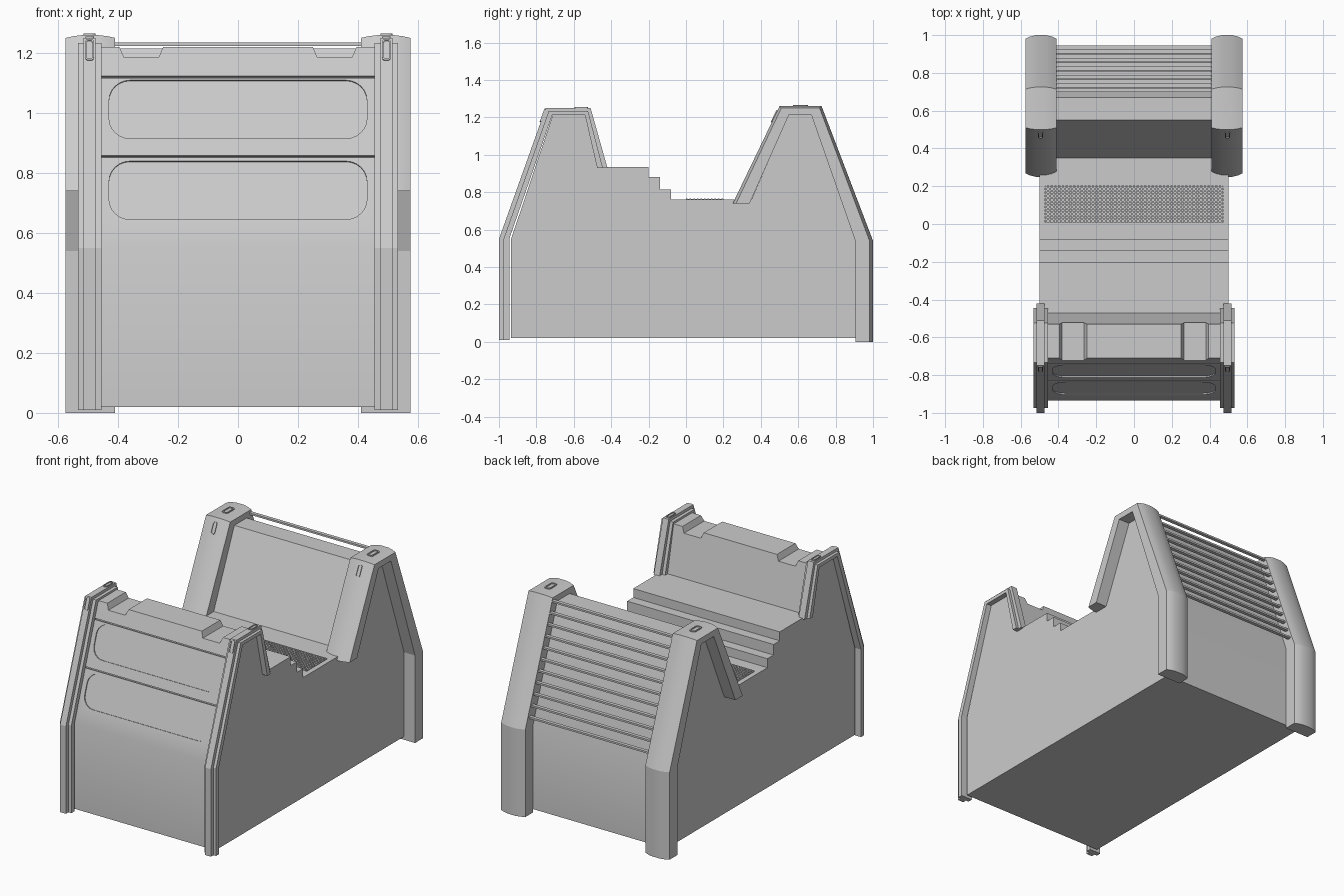
import bpy, bmesh, math
from mathutils import Vector, Matrix

if "Cube" in bpy.data.objects:
    bpy.data.objects.remove(bpy.data.objects["Cube"])


def finish(bm, name):
    bmesh.ops.recalc_face_normals(bm, faces=bm.faces)
    me = bpy.data.meshes.new(name)
    bm.to_mesh(me)
    bm.free()
    ob = bpy.data.objects.new(name, me)
    bpy.context.collection.objects.link(ob)
    return ob


def smooth(ob, deg=30):
    bpy.ops.object.select_all(action='DESELECT')
    ob.select_set(True)
    bpy.context.view_layer.objects.active = ob
    bpy.ops.object.shade_smooth_by_angle(angle=math.radians(deg))


def loft(bm, loops):
    """Skin equal-length closed loops and cap both ends."""
    rows = [[bm.verts.new(p) for p in lp] for lp in loops]
    n = len(rows[0])
    for a, b in zip(rows, rows[1:]):
        for i in range(n):
            j = (i + 1) % n
            bm.faces.new((a[i], a[j], b[j], b[i]))
    bm.faces.new(rows[0][::-1])
    bm.faces.new(rows[-1])


def box(bm, c, s, rot=0):
    m = Matrix.Translation(c) @ Matrix.Rotation(rot, 4, 'X') @ Matrix.Diagonal((*s, 1))
    bmesh.ops.create_cube(bm, size=1, matrix=m)


def rounded(w, h, r, z, seg=6):
    pts = []
    for k, (sx, sy) in enumerate(((1, 1), (-1, 1), (-1, -1), (1, -1))):
        for i in range(seg + 1):
            a = math.pi / 2 * (k + i / seg)
            pts.append(Vector((sx * (w / 2 - r) + r * math.cos(a),
                               sy * (h / 2 - r) + r * math.sin(a), z)))
    return pts


def placed(loops, loc, rot):
    m = Matrix.Translation(loc) @ Matrix.Rotation(rot, 4, 'X')
    return [[m @ p for p in lp] for lp in loops]


def front_y(z):  # y of the sloping front wall at height z
    return -0.935 + (z - 0.55) * 0.225 / 0.67


FRONT = math.atan2(0.67, 0.225)

# Main body: side profile extruded across the width
profile = [(-.935, .02), (-.935, .55), (-.71, 1.22), (-.53, 1.22), (-.47, .935),
           (-.2, .935), (-.2, .88), (-.14, .88), (-.14, .815), (-.08, .815),
           (-.08, .76), (.35, .76), (.55, 1.215), (.67, 1.215), (.905, .54), (.905, .02)]
bm = bmesh.new()
loft(bm, [[(x, y, z) for y, z in profile] for x in (-.5, .5)])
body = finish(bm, "body")

# Cutters: front panels, grooves, top notches and grate pit
bm = bmesh.new()
for z in (1.0125, .7425):
    loft(bm, placed([rounded(.86, .205, .07, d) for d in (-.007, .03)],
                    (0, front_y(z), z), FRONT))
for z in (1.12, .855):
    box(bm, (0, front_y(z), z), (.92, .007, .03), FRONT)
for s in (-1, 1):
    trap = [(.245, 1.26), (.25, 1.22), (.265, 1.185), (.38, 1.185), (.395, 1.22), (.405, 1.26)]
    loft(bm, [[(s * x, y, z) for x, z in trap] for y in (-.85, -.45)])
box(bm, (0, .1, .76), (.94, .2, .08))
cutter = finish(bm, "body_cutter")
cutter.hide_render = True
mod = body.modifiers.new("cuts", 'BOOLEAN')
mod.object = cutter
mod.solver = 'EXACT'
bpy.context.view_layer.objects.active = body
bpy.ops.object.modifier_apply(modifier=mod.name)
bpy.data.objects.remove(cutter)
smooth(body, 25)

# Floor grate
bm = bmesh.new()
for i in range(48):
    box(bm, (-.465 + .93 * i / 47, .1, .753), (.008, .2, .02))
for i in range(11):
    box(bm, (0, .005 + .019 * i, .755), (.94, .008, .02))
finish(bm, "floor_grate")


# Posts: a cross-section (x, depth fraction) swept between inner and outer paths
def post(name, outer, inner, section, side):
    bm = bmesh.new()
    loft(bm, [[(side * x, i[0] + (o[0] - i[0]) * t, i[1] + (o[1] - i[1]) * t)
               for x, t in section] for o, i in zip(outer, inner)])
    smooth(finish(bm, name), 15)


front_out = [(-1, .01), (-1, .55), (-.75, 1.25), (-.51, 1.25), (-.42, .93)]
front_in = [(-.945, .01), (-.945, .55), (-.715, 1.212), (-.54, 1.212), (-.475, .93)]
front_sec = [(.455, 0), (.455, .55), (.475, .55), (.475, 1), (.515, 1),
             (.515, .55), (.533, .55), (.533, 0)]
rear_out = [(1, 0), (1, .54), (.725, 1.26), (.5, 1.26), (.25, .74)]
rear_in = [(.905, 0), (.905, .54), (.67, 1.213), (.55, 1.213), (.34, .74)]
rear_sec = [(.41, 0), (.41, .8), (.435, .92), (.465, 1), (.52, 1), (.55, .92),
            (.575, .8), (.575, 0)]


# Latch: raised rounded frame with a sunken middle
def latch(name, loc, rot, w, h):
    loops = [rounded(w, h, w * .35, -.01), rounded(w, h, w * .35, .006),
             rounded(w * .65, h - w * .35, w * .25, .006),
             rounded(w * .65, h - w * .35, w * .25, .001)]
    bm = bmesh.new()
    loft(bm, placed(loops, loc, rot))
    finish(bm, name)


for side, tag in ((-1, "left"), (1, "right")):
    post("front_post_" + tag, front_out, front_in, front_sec, side)
    post("rear_post_" + tag, rear_out, rear_in, rear_sec, side)
    x = side * .495
    latch("front_latch_" + tag, (x, -.764, 1.21), math.atan2(.7, .25), .028, .075)
    latch("front_top_latch_" + tag, (x, -.56, 1.25), 0, .028, .07)
    latch("rear_latch_" + tag, (x, .474, 1.205), math.atan2(.52, .25), .028, .07)
    latch("rear_top_latch_" + tag, (x, .612, 1.26), 0, .04, .08)

# Rear slats between the rear posts
bm = bmesh.new()
for i in range(11):
    t = i / 10
    box(bm, (0, .71 + .225 * t, 1.23 - .63 * t), (.86, .022, .011))
finish(bm, "rear_slats")
